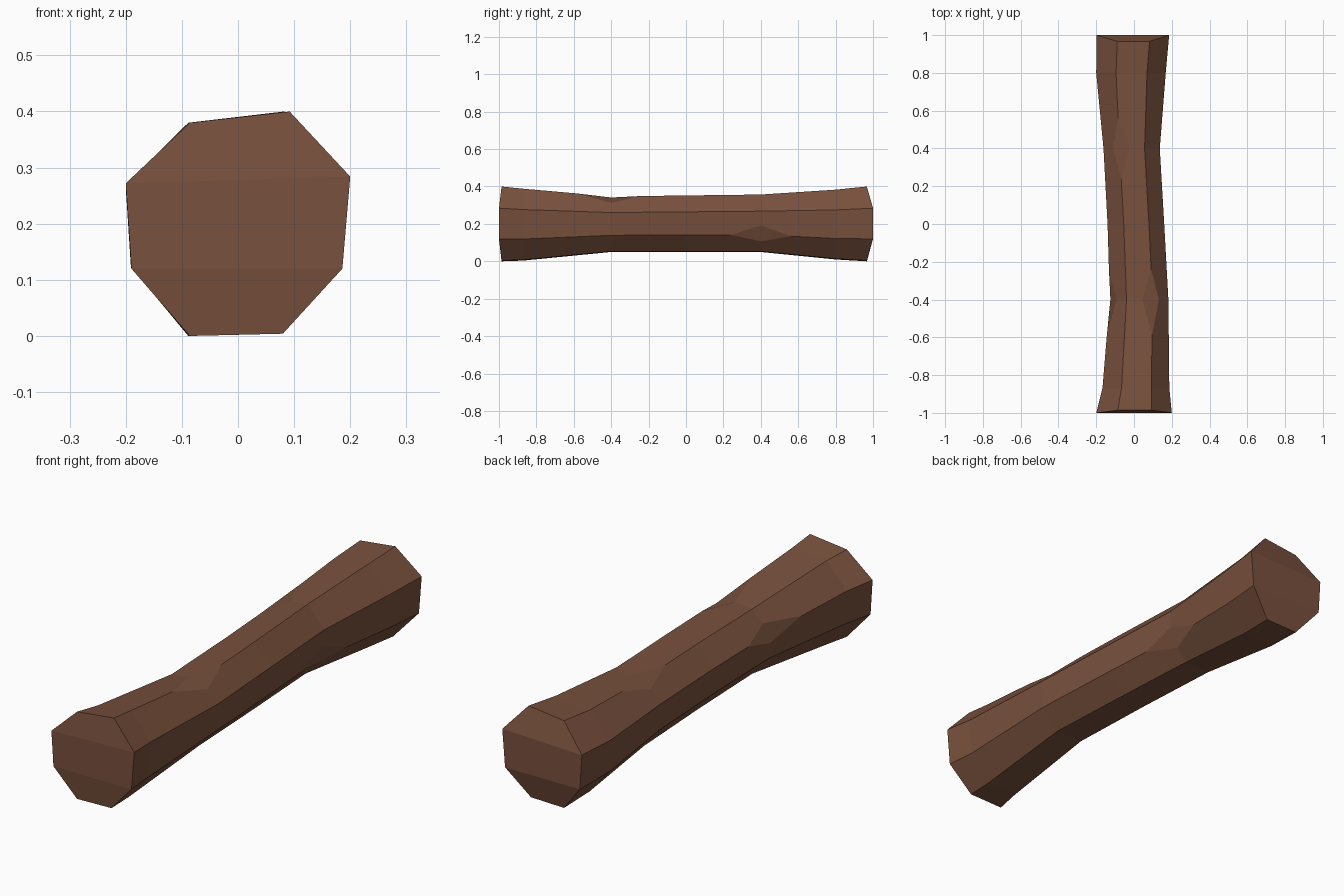
import bpy, bmesh

if "Cube" in bpy.data.objects:
    bpy.data.objects.remove(bpy.data.objects["Cube"])

# One bark-brown colour for the whole log
brown = bpy.data.materials.new("bark brown")
brown.diffuse_color = (0.19, 0.082, 0.047, 1)
brown.use_nodes = True
brown.node_tree.nodes["Principled BSDF"].inputs["Base Color"].default_value = brown.diffuse_color

# Uneven octagon: x in half widths, z as fraction of height
SHAPE = [(-.43, .95), (.46, 1), (1, .71), (.93, .3),
         (.4, .01), (-.43, 0), (-.95, .3), (-1, .68)]
TOP_LEFT, TOP_RIGHT, RIGHT_UP, RIGHT_LOW, LEFT_UP = 0, 1, 2, 3, 7

# Sections along the log: y, centre x, half width, bottom z, top z
SECTIONS = [(-1, 0, .2, 0, .4),
            (-.87, .01, .177, .004, .388),
            (-.4, .027, .155, .05, .347),
            (0, .01, .15, .05, .352),
            (.4, -.0125, .149, .05, .357),
            (.8, -.016, .184, .01, .383),
            (1, -.006, .192, 0, .4)]

bm = bmesh.new()
rings = []
for y, cx, hw, z0, z1 in SECTIONS:
    ring = []
    for u, v in SHAPE:
        yy = y
        if abs(y) == 1 and (v > .9 or v < .05):   # ends lean in at top and bottom
            yy = y * (.967 if y > 0 else .986)
        ring.append(bm.verts.new((cx + u * hw, yy, z0 + v * (z1 - z0))))
    rings.append(ring)

# Sides
for a, b in zip(rings, rings[1:]):
    for i in range(8):
        j = (i + 1) % 8
        bm.faces.new((a[i], a[j], b[j], b[i]))

# Cut ends, folded into three bands
for r in (rings[0], rings[-1]):
    for band in ((0, 1, 2, 7), (7, 2, 3, 6), (6, 3, 4, 5)):
        bm.faces.new([r[i] for i in band])

# Chipped spots along the ridges
chips = [rings[2][TOP_RIGHT], rings[2][LEFT_UP], rings[4][TOP_LEFT],
         rings[4][RIGHT_LOW]]
bmesh.ops.bevel(bm, geom=chips, offset=40, offset_type='PERCENT',
                segments=1, profile=.5, affect='VERTICES')

bmesh.ops.recalc_face_normals(bm, faces=bm.faces)
mesh = bpy.data.meshes.new("log")
bm.to_mesh(mesh)
bm.free()
mesh.materials.append(brown)
log = bpy.data.objects.new("log", mesh)
bpy.context.collection.objects.link(log)
